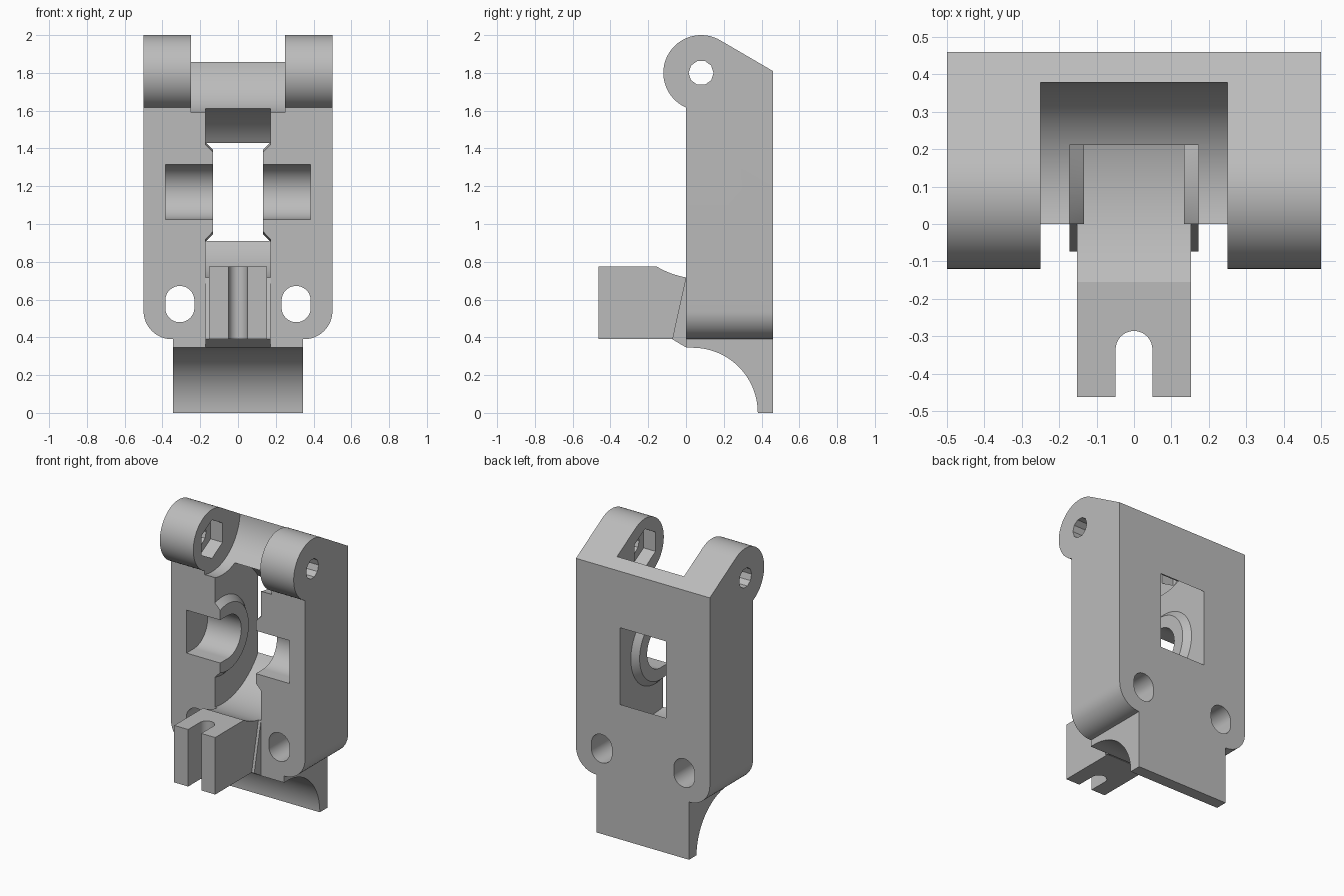
import bpy, bmesh
from math import sin, cos, radians, pi
from mathutils import Vector

cube = bpy.data.objects.get("Cube")
if cube:
    bpy.data.objects.remove(cube, do_unlink=True)

grey = bpy.data.materials.new("light_grey")
grey.use_nodes = True
grey.diffuse_color = (0.5, 0.5, 0.5, 1)
grey.node_tree.nodes["Principled BSDF"].inputs["Base Color"].default_value = (0.5, 0.5, 0.5, 1)

AXES = {"x": lambda a, b, d: Vector((d, a, b)),   # profile in y, z
        "y": lambda a, b, d: Vector((a, d, b)),   # profile in x, z
        "z": lambda a, b, d: Vector((a, b, d))}   # profile in x, y


def arc(a, b, r, start, end, n=32):
    return [(a + r * cos(radians(start + (end - start) * i / n)),
             b + r * sin(radians(start + (end - start) * i / n))) for i in range(n + 1)]


def circle(a, b, r, n=64, start=0):
    return arc(a, b, r, start, start + 360, n)[:-1]


def loft(name, axis, lower, upper, d0, d1):
    """Solid between two matching profiles placed at d0 and d1 on an axis."""
    bm = bmesh.new()
    place = AXES[axis]
    v0 = [bm.verts.new(place(a, b, d0)) for a, b in lower]
    v1 = [bm.verts.new(place(a, b, d1)) for a, b in upper]
    bm.faces.new(v0)
    bm.faces.new(v1)
    for i in range(len(v0)):
        j = (i + 1) % len(v0)
        bm.faces.new((v0[i], v0[j], v1[j], v1[i]))
    bmesh.ops.recalc_face_normals(bm, faces=bm.faces)
    mesh = bpy.data.meshes.new(name)
    bm.to_mesh(mesh)
    bm.free()
    mesh.materials.append(grey)
    obj = bpy.data.objects.new(name, mesh)
    bpy.context.collection.objects.link(obj)
    return obj


def prism(name, axis, profile, d0, d1):
    return loft(name, axis, profile, profile, d0, d1)


def combine(target, tool, operation, keep=False):
    mod = target.modifiers.new(tool.name, "BOOLEAN")
    mod.operation = operation
    mod.solver = "EXACT"
    mod.object = tool
    bpy.context.view_layer.objects.active = target
    bpy.ops.object.modifier_apply(modifier=mod.name)
    if not keep:
        bpy.data.objects.remove(tool, do_unlink=True)


FRONT, BACK, BASE = 0.0, 0.46, 0.39
PIN = (0.08, 1.80)
WHEEL = (0.08, 1.17)

# Main body with the hinge barrel at its top
side = [(FRONT, BASE), (BACK, BASE), (BACK, 1.81)] + arc(*PIN, 0.2, 60, 246.4, 48)
body = prism("idler_body", "x", side, -0.5, 0.5)
bm = bmesh.new()
bm.from_mesh(body.data)
corners = [e for e in bm.edges
           if all(abs(v.co.z - BASE) < 1e-4 for v in e.verts)
           and abs(e.verts[0].co.x - e.verts[1].co.x) < 1e-4]
bmesh.ops.bevel(bm, geom=corners, offset=0.15, segments=12, profile=0.5, affect="EDGES")
bm.to_mesh(body.data)
bm.free()

# Curved foot below the body
foot_side = arc(0.035, 0, 0.345, 0, 90) + [(FRONT, 0.345), (FRONT, 0.43), (BACK, 0.43), (BACK, 0)]
combine(body, prism("foot", "x", foot_side, -0.345, 0.345), "UNION")

# Gap between the hinge ears, nut pockets and pin hole
combine(body, prism("hinge_gap", "x", circle(0.08, 1.88, 0.3), -0.25, 0.25), "DIFFERENCE")
combine(body, prism("nut_pockets", "x", circle(*PIN, 0.13, 6, 30), -0.34, 0.34), "DIFFERENCE")
combine(body, prism("pin_hole", "x", circle(*PIN, 0.066, 10), -0.6, 0.6), "DIFFERENCE")

# Wheel slot, which breaks through the back
wheel = prism("wheel_slot", "x", circle(*WHEEL, 0.46, 96), -0.172, 0.172)
combine(body, wheel, "DIFFERENCE", keep=True)

# Tapered bosses beside the wheel, trimmed flush with the front
for s in (-1, 1):
    boss = loft("boss", "x", circle(*WHEEL, 0.30), circle(*WHEEL, 0.225), s * 0.21, s * 0.133)
    trim = prism("trim", "z", [(-1, -1), (1, -1), (1, FRONT), (-1, FRONT)], 0.5, 2)
    combine(boss, trim, "DIFFERENCE")
    combine(body, boss, "UNION")

# Axle seat, open at the front
axle = arc(*WHEEL, 0.145, -90, 90) + [(-0.3, 1.315), (-0.3, 1.025)]
combine(body, prism("axle_seat", "x", axle, -0.385, 0.385), "DIFFERENCE")

# Oblong screw holes
for s in (-1, 1):
    oblong = arc(s * 0.308, 0.595, 0.077, 0, 180) + arc(s * 0.308, 0.557, 0.077, 180, 360)
    combine(body, prism("screw_hole", "y", oblong, -0.3, 0.7), "DIFFERENCE")

# Forked tongue with a flared root
tongue_side = [(-0.462, BASE), (-0.07, BASE), (0, 0.347), (0.03, 0.347), (0.03, 0.775), (-0.462, 0.775)]
tongue = prism("tongue", "x", tongue_side, -0.153, 0.153)
root_side = [(-0.073, BASE), (0, 0.347), (0.03, 0.347), (0.03, 0.72), (0, 0.72)]
combine(tongue, prism("tongue_root", "x", root_side, -0.172, 0.172), "UNION")
combine(tongue, wheel, "DIFFERENCE")
fork = arc(0, -0.335, 0.049, 0, 180) + [(-0.049, -0.6), (0.049, -0.6)]
combine(tongue, prism("fork_slot", "z", fork, 0.2, 1), "DIFFERENCE")
combine(body, tongue, "UNION")

# Smooth curves, sharp edges
bpy.ops.object.select_all(action="DESELECT")
body.select_set(True)
bpy.context.view_layer.objects.active = body
bpy.ops.object.shade_smooth_by_angle(angle=pi / 9)
